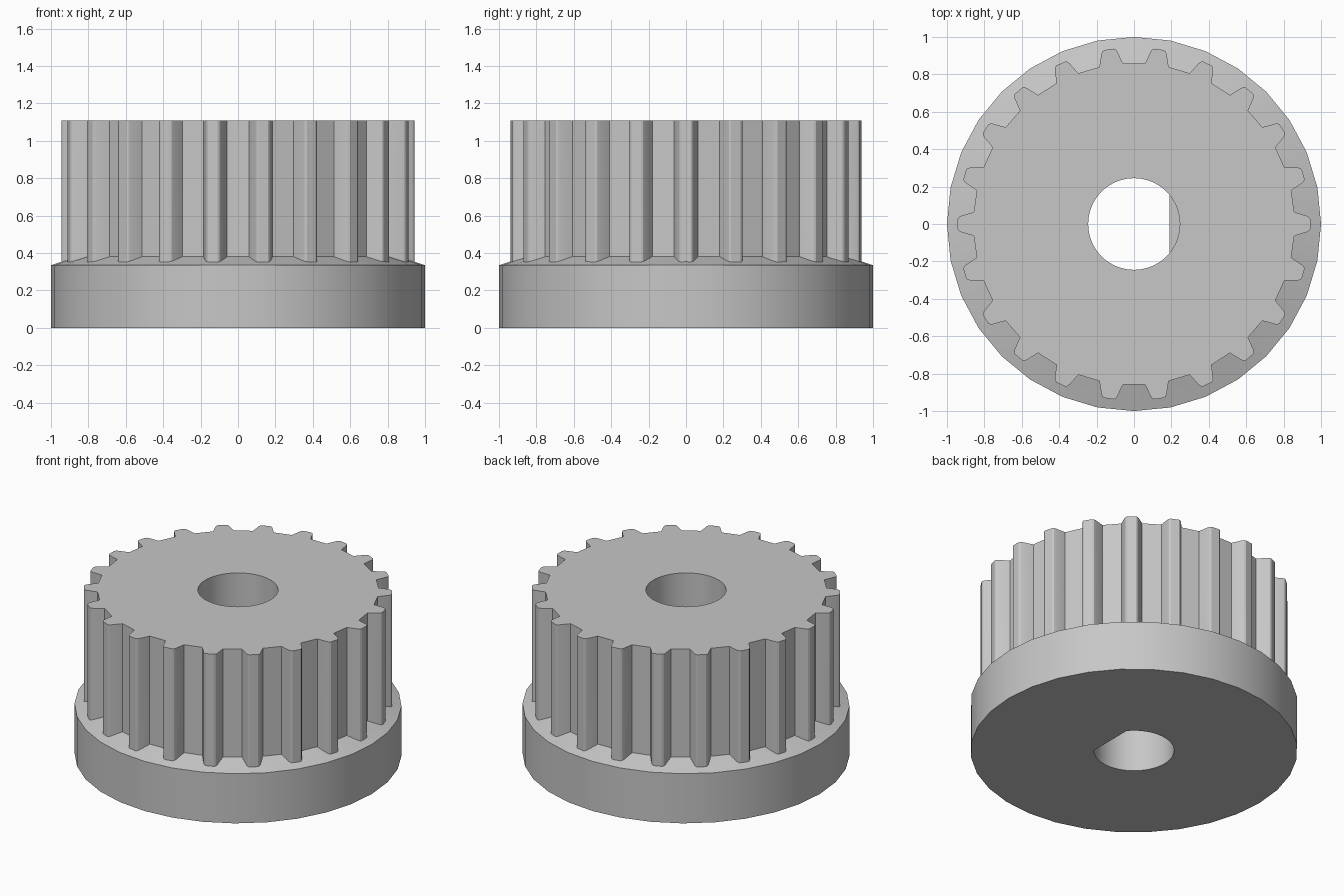
import bpy, bmesh
from math import pi, sin, cos
from mathutils import Vector, Matrix

if "Cube" in bpy.data.objects:
    bpy.data.objects.remove(bpy.data.objects["Cube"], do_unlink=True)

TEETH = 22
TOP = 1.11
RIM_TOP = 0.335
BORE_RADIUS = 0.245
FLAT_X = 0.19

grey = bpy.data.materials.new("light grey")
grey.use_nodes = True
colour = (0.57, 0.57, 0.57, 1)
grey.diffuse_color = colour
grey.node_tree.nodes["Principled BSDF"].inputs["Base Color"].default_value = colour


def circle(radius, sides):
    return [(radius * cos(2 * pi * i / sides), radius * sin(2 * pi * i / sides))
            for i in range(sides)]


def loft(name, sections):
    """Solid skinned through (outline, height) sections."""
    bm = bmesh.new()
    rings = [[bm.verts.new((x, y, z)) for x, y in outline] for outline, z in sections]
    for low, high in zip(rings, rings[1:]):
        for i in range(len(low)):
            j = (i + 1) % len(low)
            bm.faces.new((low[i], low[j], high[j], high[i]))
    bm.faces.new(rings[0][::-1])
    bm.faces.new(rings[-1])
    mesh = bpy.data.meshes.new(name)
    bm.to_mesh(mesh)
    bm.free()
    obj = bpy.data.objects.new(name, mesh)
    bpy.context.collection.objects.link(obj)
    mesh.materials.append(grey)
    return obj


def combine(target, other, operation):
    """Apply a boolean and remove the helper."""
    other.hide_render = True
    mod = target.modifiers.new(operation, "BOOLEAN")
    mod.operation, mod.object, mod.solver = operation, other, "EXACT"
    bpy.context.view_layer.update()
    graph = bpy.context.evaluated_depsgraph_get()
    mesh = bpy.data.meshes.new_from_object(target.evaluated_get(graph))
    target.modifiers.clear()
    target.data = mesh
    bpy.data.objects.remove(other, do_unlink=True)


# Rim with a sloped upper face
rim = circle(1.0, 32)
shoulder = circle(0.7, 32)
pulley = loft("toothed_pulley", [(rim, 0), (rim, RIM_TOP), (shoulder, RIM_TOP + 0.1)])

# Toothed drum: one tooth profile repeated around the axis
tooth = [(0.857, -0.064), (0.925, -0.043), (0.937, -0.036), (0.943, -0.026),
         (0.943, 0.026), (0.937, 0.036), (0.925, 0.043), (0.857, 0.064)]
outline = []
for i in range(TEETH):
    turn = Matrix.Rotation(2 * pi * i / TEETH, 2)
    outline += [tuple(turn @ Vector(p)) for p in tooth]
drum = loft("drum", [(outline, 0.15), (outline, TOP)])
combine(pulley, drum, "UNION")

# Shaft bore: round above, with one flat side in the rim
bore = loft("bore", [(circle(BORE_RADIUS, 64), -0.1), (circle(BORE_RADIUS, 64), TOP + 0.1)])
key_outline = [(FLAT_X, -0.3), (0.4, -0.3), (0.4, 0.3), (FLAT_X, 0.3)]
key = loft("key", [(key_outline, -0.2), (key_outline, RIM_TOP)])
combine(bore, key, "DIFFERENCE")
combine(pulley, bore, "DIFFERENCE")

# Smooth the round walls, keep the edges crisp
bpy.ops.object.select_all(action="DESELECT")
pulley.select_set(True)
bpy.context.view_layer.objects.active = pulley
bpy.ops.object.shade_smooth_by_angle(angle=pi / 9)
